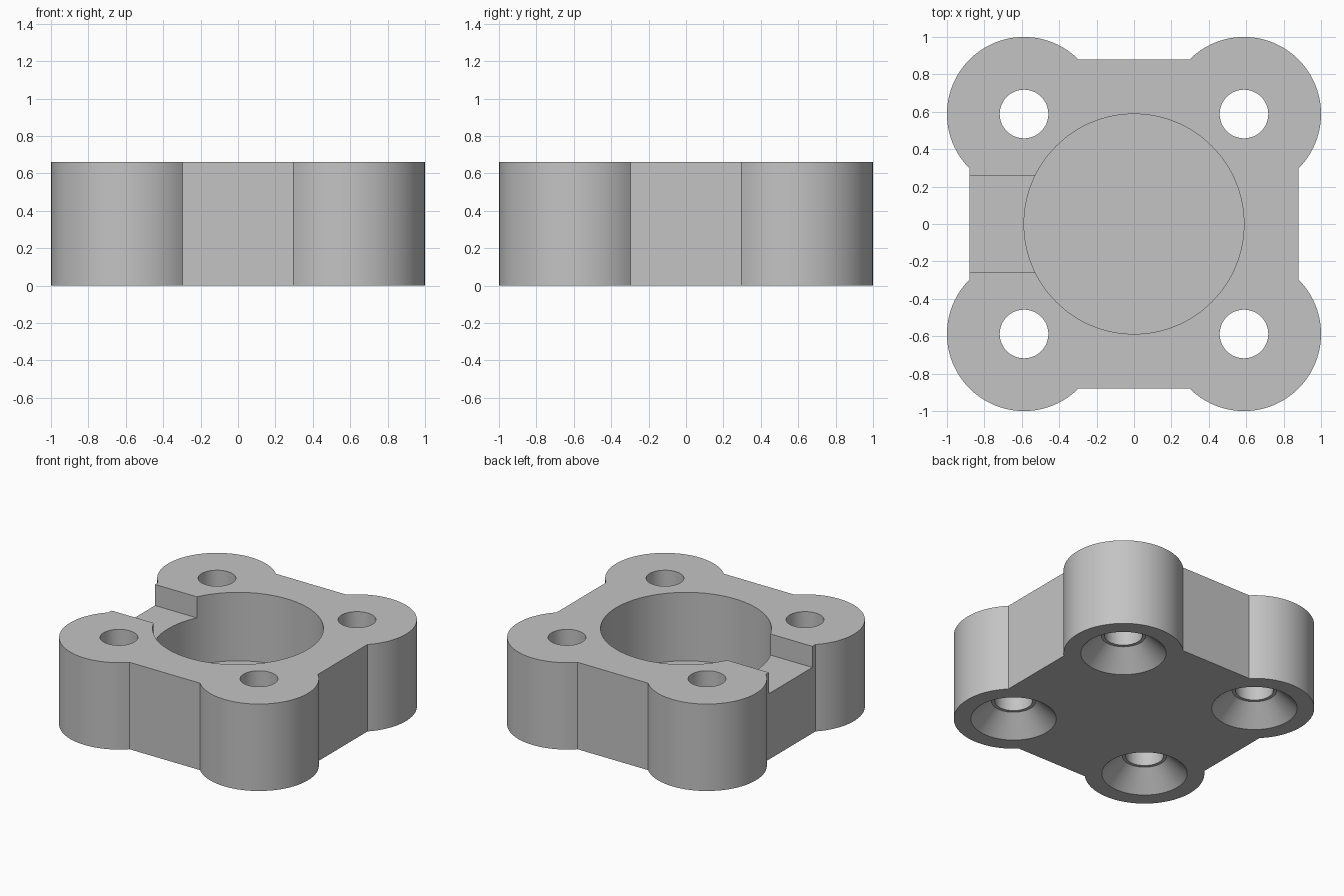
import bpy
import bmesh
from math import cos, sin, pi, radians

if "Cube" in bpy.data.objects:
    bpy.data.objects.remove(bpy.data.objects["Cube"])

HEIGHT = 0.66
BOSS = 0.588          # boss centre offset
BOSS_R = 0.412
HOLE_R = 0.13
SINK_R = 0.294        # countersink mouth
SINK_TOP_R = 0.153
SINK_DEPTH = 0.14
POCKET_R = 0.588
POCKET_FLOOR = 0.14
SLOT_HALF = 0.26
SLOT_FLOOR = 0.50

grey = bpy.data.materials.new("light grey")
grey.use_nodes = True
colour = (0.55, 0.55, 0.55, 1)
grey.diffuse_color = colour
grey.node_tree.nodes["Principled BSDF"].inputs["Base Color"].default_value = colour


def finish(name, bm):
    bmesh.ops.recalc_face_normals(bm, faces=bm.faces)
    mesh = bpy.data.meshes.new(name)
    bm.to_mesh(mesh)
    bm.free()
    mesh.materials.append(grey)
    obj = bpy.data.objects.new(name, mesh)
    bpy.context.collection.objects.link(obj)
    return obj


def prism(name, outline, z0, z1):
    """Extrude a flat outline from z0 to z1."""
    bm = bmesh.new()
    face = bm.faces.new([bm.verts.new((x, y, z0)) for x, y in outline])
    top = bmesh.ops.extrude_face_region(bm, geom=[face])["geom"]
    verts = [v for v in top if isinstance(v, bmesh.types.BMVert)]
    bmesh.ops.translate(bm, verts=verts, vec=(0, 0, z1 - z0))
    return finish(name, bm)


def turned(name, profile, x, y, sides):
    """Solid of revolution with capped ends from (radius, z) pairs."""
    bm = bmesh.new()
    rings = [[bm.verts.new((x + r * cos(2 * pi * i / sides),
                            y + r * sin(2 * pi * i / sides), z))
              for i in range(sides)] for r, z in profile]
    for low, high in zip(rings, rings[1:]):
        for i in range(sides):
            j = (i + 1) % sides
            bm.faces.new((low[i], low[j], high[j], high[i]))
    bm.faces.new(rings[0])
    bm.faces.new(rings[-1])
    return finish(name, bm)


# Block outline: four half-round bosses joined by straight sides
outline = []
for corner in range(4):
    middle = radians(45 + 90 * corner)
    cx, cy = BOSS * 2 ** 0.5 * cos(middle), BOSS * 2 ** 0.5 * sin(middle)
    for i in range(49):
        a = middle - pi / 2 + pi * i / 48
        outline.append((cx + BOSS_R * cos(a), cy + BOSS_R * sin(a)))
block = prism("mounting_block", outline, 0, HEIGHT)

# Round pocket and side slot
cutters = [
    turned("pocket_cutter", [(POCKET_R, POCKET_FLOOR), (POCKET_R, 1)], 0, 0, 128),
    prism("slot_cutter", [(-1.2, -SLOT_HALF), (-0.3, -SLOT_HALF),
                          (-0.3, SLOT_HALF), (-1.2, SLOT_HALF)], SLOT_FLOOR, 1),
]

# Screw holes, countersunk from below with a small ledge
slope = (SINK_R - SINK_TOP_R) / SINK_DEPTH
screw = [(SINK_R + 0.1 * slope, -0.1), (SINK_TOP_R, SINK_DEPTH),
         (HOLE_R, SINK_DEPTH), (HOLE_R, 1)]
for sx in (-1, 1):
    for sy in (-1, 1):
        cutters.append(turned("screw_cutter", screw, sx * BOSS, sy * BOSS, 64))

# Cut everything out of the block
bpy.context.view_layer.objects.active = block
for cutter in cutters:
    cutter.hide_render = True
    mod = block.modifiers.new(cutter.name, "BOOLEAN")
    mod.operation = "DIFFERENCE"
    mod.solver = "EXACT"
    mod.object = cutter
    bpy.ops.object.modifier_apply(modifier=mod.name)
    bpy.data.objects.remove(cutter)

# Smooth curved walls, crisp edges
bpy.ops.object.select_all(action="DESELECT")
block.select_set(True)
bpy.ops.object.shade_smooth_by_angle(angle=radians(25))
